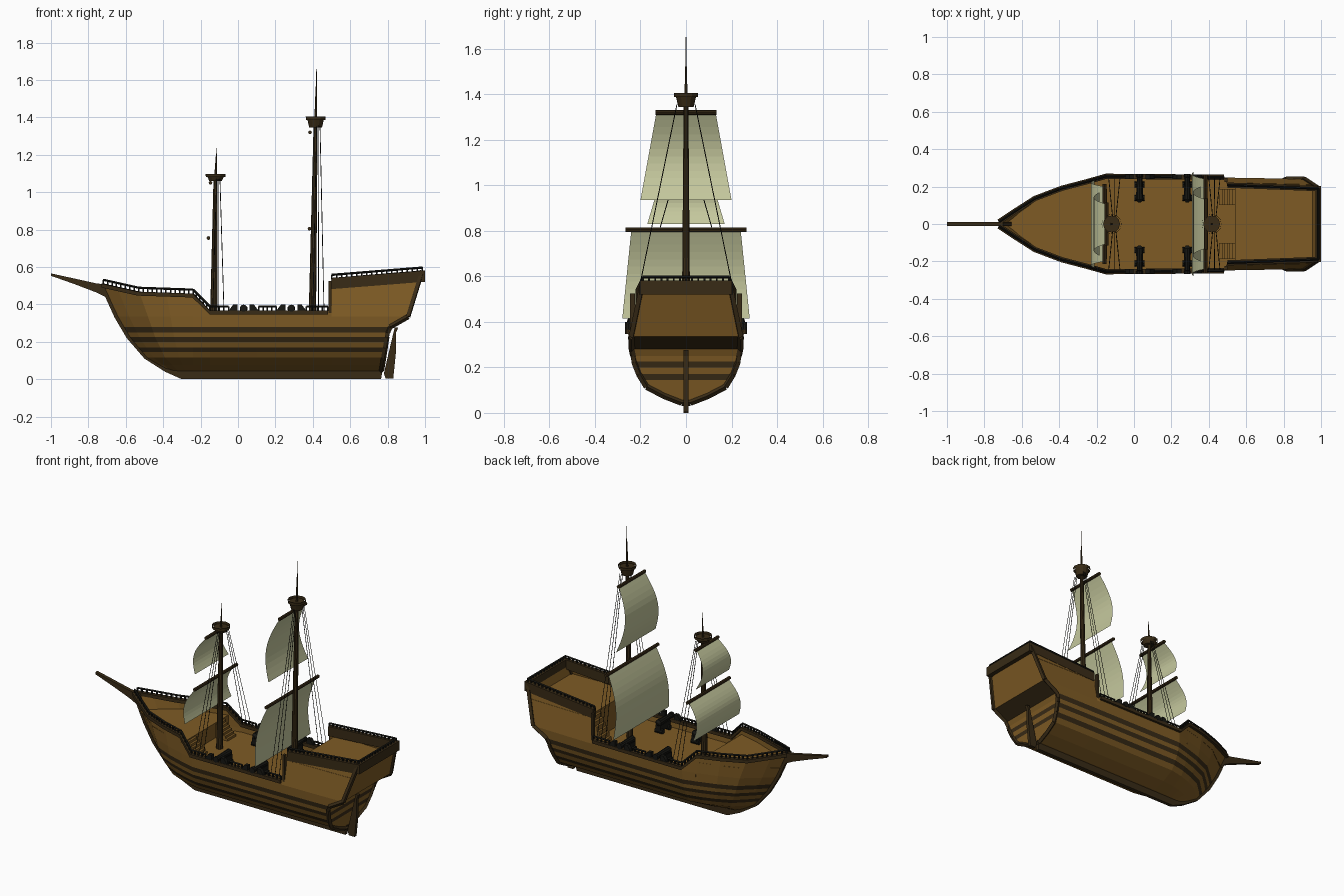
import bpy, bmesh, math
from mathutils import Vector, Matrix

if "Cube" in bpy.data.objects:
    bpy.data.objects.remove(bpy.data.objects["Cube"])


def material(name, rgb):
    m = bpy.data.materials.new(name)
    m.diffuse_color = (*rgb, 1)
    m.use_nodes = True
    m.node_tree.nodes["Principled BSDF"].inputs["Base Color"].default_value = m.diffuse_color
    return m


WOOD = material("wood", (0.21, 0.105, 0.018))
DARK = material("dark_wood", (0.04, 0.024, 0.008))
BLACK = material("iron", (0.008, 0.008, 0.006))
CLOTH = material("cloth", (0.56, 0.58, 0.34))


def finish(name, bm, *mats, normals=True):
    if normals:
        bmesh.ops.recalc_face_normals(bm, faces=bm.faces)
    me = bpy.data.meshes.new(name)
    bm.to_mesh(me)
    bm.free()
    for m in mats:
        me.materials.append(m)
    ob = bpy.data.objects.new(name, me)
    bpy.context.collection.objects.link(ob)
    return ob


def box(bm, c, s):
    bmesh.ops.create_cube(bm, size=1, matrix=Matrix.Translation(c) @ Matrix.Diagonal((*s, 1)))


def cone(bm, p, q, r1, r2, n=8, caps=True):
    p, q = Vector(p), Vector(q)
    d = q - p
    rot = d.to_track_quat('Z', 'Y').to_matrix().to_4x4()
    bmesh.ops.create_cone(bm, cap_ends=caps, segments=n, radius1=r1, radius2=r2, depth=d.length,
                          matrix=Matrix.Translation((p + q) / 2) @ rot)


def rod(bm, pts, r):
    for a, b in zip(pts, pts[1:]):
        cone(bm, a, b, r, r, 4)


def prism(bm, pts, y0, y1):
    a = [bm.verts.new((x, y0, z)) for x, z in pts]
    b = [bm.verts.new((x, y1, z)) for x, z in pts]
    bm.faces.new(a)
    bm.faces.new(b[::-1])
    for i in range(len(pts)):
        j = (i + 1) % len(pts)
        bm.faces.new((a[i], b[i], b[j], a[j]))


def strip(bm, pts, lo, hi, thick):
    """Mitred plank of rectangular section following a path."""
    pts = [Vector(p) for p in pts]
    ns = []
    for a, b in zip(pts, pts[1:]):
        t = (b - a).xy.normalized()
        ns.append(Vector((-t.y, t.x)))
    rings = []
    for i, p in enumerate(pts):
        a, b = ns[max(i - 1, 0)], ns[min(i, len(ns) - 1)]
        n = (a + b) / (1 + a.dot(b)) * thick / 2
        rings.append([bm.verts.new((p.x + s * n.x, p.y + s * n.y, p.z + dz))
                      for s, dz in ((-1, lo), (1, lo), (1, hi), (-1, hi))])
    for r, q in zip(rings, rings[1:]):
        for k in range(4):
            bm.faces.new((r[k], r[(k + 1) % 4], q[(k + 1) % 4], q[k]))
    bm.faces.new(rings[0])
    bm.faces.new(rings[-1][::-1])


def interp(tab, v):
    if v <= tab[0][0]:
        return tab[0][1]
    for (a, p), (b, q) in zip(tab, tab[1:]):
        if v <= b:
            return p + (q - p) * (v - a) / (b - a)
    return tab[-1][1]


# Hull lines
MID = [(.045, .02), (.075, .1), (.115, .18), (.17, .215), (.225, .238), (.28, .25), (.365, .255)]
BOW = [(.045, -.375), (.11, -.485), (.22, -.575), (.33, -.64), (.44, -.69), (.51, -.725)]
STERN = [(.03, .765), (.275, .805), (.335, .91), (.52, .965), (.57, .985)]
SHEER = [(-.74, .512), (-.53, .465), (-.24, .455), (-.15, .365), (.48, .365), (.5, .54), (1, .58)]
FORE = [(0, .04), (.15, .25), (.4, .57), (.7, .76), (1, .9)]
AFT = [(-.24, .9), (-.15, 1), (.48, .98), (.65, .97), (1, .94)]


def half(x, z):
    b = interp(BOW, z)
    f = interp(FORE, (x - b) / (-.24 - b)) if x < -.24 else interp(AFT, x)
    w = interp(MID, z) * f
    return w - .22 * max(0, z - .35) if x > .49 else w


# Hull: rows of planking, some dark, closed by the transom
levels = [.045, .075, .115, .145, .17, .2, .225, .25, .28, .335, None]
bm = bmesh.new()
rows = []
for lv in levels:
    b, s = interp(BOW, lv or .5), interp(STERN, lv or .58)
    xs = [b + (-.24 - b) * u for u in (0, .15, .4, .7, 1)] + [-.15, .1, .3, .48, .5, .65, s]
    row = [(x, half(x, lv or interp(SHEER, x)), lv or interp(SHEER, x)) for x in xs]
    rows.append([[bm.verts.new((x, sg * y, z)) for x, y, z in row] for sg in (-1, 1)])
for i, (r, q) in enumerate(zip(rows, rows[1:])):
    for s in (0, 1):
        for k in range(len(r[s]) - 1):
            bm.faces.new((r[s][k], r[s][k + 1], q[s][k + 1], q[s][k])).material_index = i in (3, 5, 7)
    bm.faces.new((r[0][-1], r[1][-1], q[1][-1], q[0][-1])).material_index = i in (3, 5, 8)
    bm.faces.new((r[0][0], r[1][0], q[1][0], q[0][0])).material_index = 1
for k in range(len(rows[0][0]) - 1):
    bm.faces.new((rows[0][0][k], rows[0][0][k + 1], rows[0][1][k + 1], rows[0][1][k]))
edge = [[r[s][-1].co.copy() for r in rows] for s in (0, 1)]
finish("hull", bm, WOOD, DARK)

bm = bmesh.new()
for e in edge:
    rod(bm, e, .014)
rod(bm, [edge[0][0], edge[1][0]], .014)
finish("transom_trim", bm, DARK)

# Bowsprit, stem and keel in one flat timber, and the rudder
bm = bmesh.new()
prism(bm, [(-1, .553), (-.87, .507), (-.76, .465), (-.71, .44), (-.66, .33), (-.595, .22), (-.5, .11), (-.39, .04),
           (-.3, 0), (.765, 0), (.775, .06), (.3, .06), (-.28, .06), (-.36, .08), (-.47, .14), (-.56, .24),
           (-.63, .35), (-.68, .46), (-.7, .505), (-.76, .513), (-1, .566)], -.011, .011)
finish("keel_and_bowsprit", bm, DARK)
bm = bmesh.new()
prism(bm, [(.78, .03), (.79, .003), (.83, .003), (.845, .15), (.845, .25), (.857, .277), (.838, .277), (.81, .16)],
      -.01, .01)
finish("rudder", bm, DARK)

# Decks with their bulkheads
for name, a, b, z in (("fore_deck", -.69, -.23, .405), ("waist_deck", -.23, .54, .31), ("quarter_deck", .54, .955, .485)):
    bm = bmesh.new()
    xs = sorted([a, b] + [x for x in (-.6, -.5, -.385, -.24, -.15, .1, .48, .65) if a < x < b])
    v = [[bm.verts.new((x, s * half(x, z), z)) for s in (-1, 1)] for x in xs]
    for p, q in zip(v, v[1:]):
        bm.faces.new((p[0], q[0], q[1], p[1]))
    if name != "waist_deck":
        top = v[-1] if name == "fore_deck" else v[0]
        low = [bm.verts.new((t.co.x, t.co.y, .31)) for t in top]
        bm.faces.new((top[0], top[1], low[1], low[0]))
    finish(name, bm, WOOD)

# Stairs up from the waist
bm = bmesh.new()
for x0, d, rise in ((.455, 1, .175), (-.145, -1, .095)):
    for i in range(6):
        h = rise * (i + 1) / 6.5
        for s in (-1, 1):
            box(bm, (x0 + d * .0142 * (i + .5), s * .145, .31 + h / 2), (.0142, .085, h))
finish("stairs", bm, WOOD)

# Rails: heavy band round the stern, light one forward
GUNS = (.03, .285)
y0, y1 = half(.5, .54), half(.985, .58)
stern_path = [(.5, -y0, .54), (.985, -y1, .579), (.985, y1, .579), (.5, y0, .54)]
bm = bmesh.new()
strip(bm, stern_path, -.058, .002, .028)
for s in (-1, 1):
    path = [(x, s * half(x, interp(SHEER, x)), interp(SHEER, x))
            for x in (-.722, -.65, -.53, -.385, -.24, -.15, .1, .3, .49 - .01)]
    strip(bm, path, -.018, .003, .028)
    box(bm, (.492, s * .235, .44), (.014, .02, .17))
finish("rails", bm, DARK)

# Fences: posts and a thin top bar
bm = bmesh.new()


def fence(pts, h=.024):
    pts = [Vector(p) for p in pts]
    rod(bm, [p + Vector((0, 0, h)) for p in pts], .006)
    for a, b in zip(pts, pts[1:]):
        n = max(1, round((b - a).length / .027))
        for i in range(n + 1):
            p = a.lerp(b, i / n)
            box(bm, (p.x, p.y, p.z + h / 2), (.008, .008, h))


def side_points(s, xs):
    return [(x, s * half(x, interp(SHEER, x)), interp(SHEER, x)) for x in xs]


fence([(x, y, z - .006) for x, y, z in stern_path])
for s in (-1, 1):
    fence(side_points(s, (-.72, -.65, -.53, -.385, -.24, -.15, -.05)))
    fence(side_points(s, (.11, .205)))
    fence(side_points(s, (.365, .48)))
    for g in GUNS:
        for d in (-1, 1):
            y = s * half(g, .365)
            prism(bm, [(g + d * .032, .366), (g + d * .032, .4), (g + d * .055, .4), (g + d * .08, .366)],
                  y - .012, y + .012)
finish("fences", bm, BLACK)

# Guns on wheeled carriages
bm = bmesh.new()
for g in GUNS:
    for s in (-1, 1):
        cone(bm, (g, s * .13, .378), (g, s * .25, .38), .021, .015, 10)
        cone(bm, (g, s * .25, .38), (g, s * .268, .38), .019, .019, 10)
        cone(bm, (g, s * .115, .378), (g, s * .13, .378), .008, .02, 10)
        box(bm, (g, s * .175, .347), (.034, .1, .04))
        for y in (.14, .21):
            cone(bm, (g - .026, s * y, .326), (g + .026, s * y, .326), .016, .016, 8)
finish("guns", bm, BLACK)

# Masts, tops, yards, sails and shrouds
# name, base x, head x, head z, tip z, nest (low, high), sails (top xz, bottom xz, bulge, half widths, yard half)
RIGS = (
    ("main", .397, .415, 1.36, 1.665, (1.345, 1.405),
     ((.385, 1.32, .355, .935, .055, .13, .2, .135), (.382, .805, .318, .415, .035, .24, .28, .265))),
    ("fore", -.13, -.12, 1.07, 1.24, (1.06, 1.098),
     ((-.147, 1.05, -.185, .83, .048, .105, .17, .115), (-.158, .755, -.211, .53, .042, .2, .235, .215))),
)
for name, bx, hx, hz, tip, nest, sails in RIGS:
    bm = bmesh.new()
    cone(bm, (bx, 0, .31), (hx, 0, hz), .02, .011, 10)
    cone(bm, (hx, 0, hz), (hx + .003, 0, hz + (tip - hz) * .5), .008, .005, 6)
    cone(bm, (hx + .003, 0, hz + (tip - hz) * .5), (hx + .005, 0, tip), .004, .001, 6)
    finish(name + "_mast", bm, DARK)

    bm = bmesh.new()
    cone(bm, (hx, 0, nest[0]), (hx, 0, nest[1] - .012), .034, .045, 12)
    cone(bm, (hx, 0, nest[1] - .018), (hx, 0, nest[1]), .052, .053, 12, False)
    finish(name + "_crows_nest", bm, DARK)

    bm, cl = bmesh.new(), bmesh.new()
    for x0, z0, x1, z1, bulge, w0, w1, yard in sails:
        cone(bm, (x0, -yard, z0), (x0, yard, z0), .01, .01, 8)
        prev = None
        for i in range(13):
            t = i / 12
            x = x0 + (x1 - x0) * t - bulge * math.sin(math.pi * t)
            w = w0 + (w1 - w0) * t
            cur = [cl.verts.new((x, s * w, z0 + (z1 - z0) * t)) for s in (-1, 1)]
            if prev:
                cl.faces.new((prev[0], prev[1], cur[1], cur[0]))
            prev = cur
    finish(name + "_yards", bm, DARK)
    finish(name + "_sails", cl, CLOTH)

    bm = bmesh.new()
    for s in (-1, 1):
        for d in (-.015, .015, .045):
            rod(bm, [(hx + .01 + d * .3, s * .04, nest[0] + .01), (hx + d, s * .243, .365)], .002)
    finish(name + "_shrouds", bm, BLACK)
